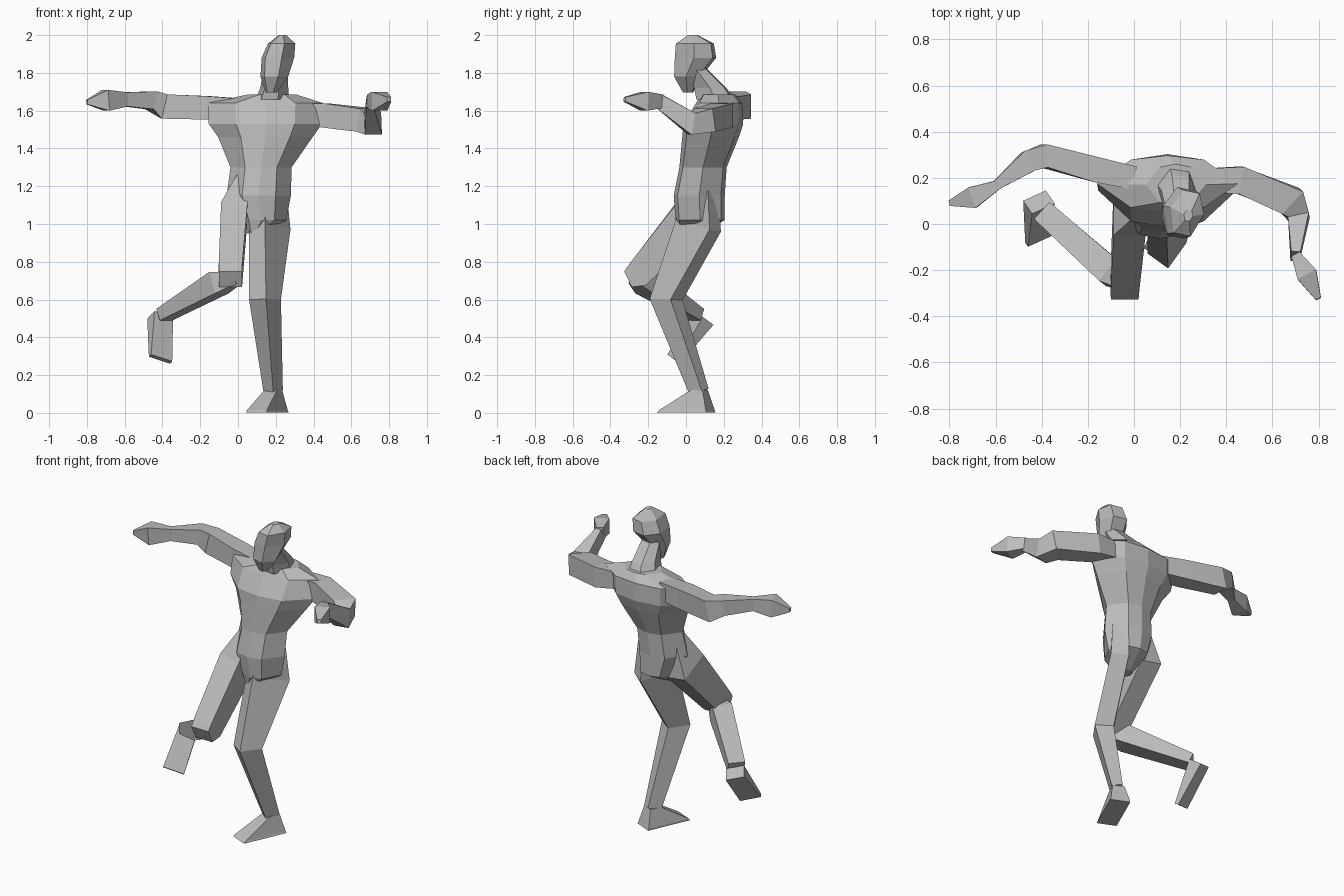
import bpy
import bmesh
from math import cos, sin, radians
from mathutils import Vector

default = bpy.data.objects.get("Cube")
if default:
    bpy.data.objects.remove(default)

# One matte grey for the whole figure
grey = bpy.data.materials.new("plain grey")
grey.use_nodes = True
colour = (0.5, 0.5, 0.5, 1.0)
grey.diffuse_color = colour
grey.node_tree.nodes["Principled BSDF"].inputs["Base Color"].default_value = colour


def loft(name, rings):
    """Skin a row of matching rings with flat faces and close both ends."""
    bm = bmesh.new()
    rows = [[bm.verts.new(point) for point in ring] for ring in rings]
    count = len(rows[0])
    for lower, upper in zip(rows, rows[1:]):
        for i in range(count):
            j = (i + 1) % count
            bm.faces.new((lower[i], lower[j], upper[j], upper[i]))
    bm.faces.new(rows[0])
    bm.faces.new(rows[-1])
    bmesh.ops.recalc_face_normals(bm, faces=bm.faces)
    mesh = bpy.data.meshes.new(name)
    bm.to_mesh(mesh)
    bm.free()
    mesh.materials.append(grey)
    part = bpy.data.objects.new(name, mesh)
    bpy.context.collection.objects.link(part)
    return part


def stack(name, outline, levels, yaw=0):
    """Stack level rings; each level is x, y, z, half width, half depth."""
    c, s = cos(radians(yaw)), sin(radians(yaw))
    rings = []
    for x, y, z, width, depth in levels:
        scaled = [(u * width, v * depth) for u, v in outline]
        rings.append([Vector((x + u * c - v * s, y + u * s + v * c, z))
                      for u, v in scaled])
    return loft(name, rings)


def limb(name, hint, stations):
    """Box-section limb; each station is x, y, z, half size along hint, half size across."""
    centres = [Vector(station[:3]) for station in stations]
    last = len(centres) - 1
    rings = []
    for i, centre in enumerate(centres):
        tangent = Vector()
        if i > 0:
            tangent += (centre - centres[i - 1]).normalized()
        if i < last:
            tangent += (centres[i + 1] - centre).normalized()
        tangent.normalize()
        side = Vector(hint)
        side = (side - tangent * side.dot(tangent)).normalized()
        across = tangent.cross(side)
        a, b = stations[i][3:]
        rings.append([centre + side * a * u + across * b * v for u, v in square])
    return loft(name, rings)


UP = (0, 0, 1)
SIDEWAYS = (1, 0, 0)
square = [(1, 1), (-1, 1), (-1, -1), (1, -1)]
octagon = [(1, 0), (.52, .85), (0, 1), (-.52, .85),
           (-1, 0), (-.52, -.85), (0, -1), (.52, -.85)]
hexagon = [(1, .15), (.5, 1), (-.5, 1), (-1, .15), (-.5, -.9), (.5, -.9)]

# Torso, from crotch to the base of the neck
stack("torso", octagon, [
    (.09, .02, .95, .04, .05),
    (.125, .075, 1.02, .13, .13),
    (.11, .07, 1.15, .17, .135),
    (.122, .09, 1.3, .162, .125),
    (.145, .13, 1.46, .25, .15),
    (.145, .145, 1.53, .3, .158),
    (.145, .175, 1.64, .305, .122),
    (.18, .17, 1.685, .13, .09),
])

# Neck and head, turned slightly to the right
stack("neck", hexagon, [
    (.18, .15, 1.66, .09, .1),
    (.19, .125, 1.72, .075, .085),
    (.2, .055, 1.82, .065, .055),
], yaw=-8)
stack("head", hexagon, [
    (.175, .01, 1.695, .03, .025),
    (.19, .005, 1.78, .075, .068),
    (.208, .045, 1.88, .088, .108),
    (.228, .042, 1.955, .074, .1),
    (.235, .035, 2, .02, .025),
], yaw=-12)

# Right arm stretched out, hand tapering to a point
limb("right_arm", UP, [
    (0, .2, 1.61, .055, .05),
    (-.16, .235, 1.615, .062, .055),
    (-.39, .295, 1.622, .066, .05),
    (-.46, .27, 1.655, .048, .048),
    (-.6, .165, 1.66, .037, .02),
])
limb("right_hand", UP, [
    (-.59, .17, 1.66, .037, .02),
    (-.7, .115, 1.655, .055, .047),
    (-.8, .09, 1.645, .012, .012),
])

# Left arm bent forward at the elbow
limb("left_arm", UP, [
    (.3, .19, 1.59, .05, .05),
    (.46, .19, 1.575, .064, .06),
    (.68, .1, 1.55, .062, .066),
    (.715, .03, 1.53, .058, .046),
    (.7, -.14, 1.65, .037, .02),
])
limb("left_hand", UP, [
    (.7, -.13, 1.65, .035, .02),
    (.75, -.22, 1.65, .05, .045),
    (.8, -.325, 1.66, .012, .012),
])

# Right leg lifted, shin swung out and back
limb("right_thigh", SIDEWAYS, [
    (.03, .07, 1.24, .04, .05),
    (-.02, .04, 1.06, .07, .105),
    (-.04, -.255, .733, .062, .072),
    (-.04, -.307, .708, .06, .046),
])
limb("right_shin", UP, [
    (0, -.275, .715, .03, .03),
    (-.1, -.21, .69, .06, .06),
    (-.39, .05, .52, .033, .05),
])
limb("right_foot", (1, .4, -.4), [
    (-.412, .095, .503, .056, .04),
    (-.41, -.065, .285, .064, .012),
])

# Left leg standing with a bent knee, turned inwards
limb("left_leg", (.58, .81, 0), [
    (.17, .08, 1.18, .08, .05),
    (.168, .065, .99, .115, .052),
    (.143, -.105, .6, .068, .055),
    (.187, .07, .11, .042, .032),
])
stack("left_foot", square, [
    (.155, 0, .003, .06, .143),
    (.155, .005, .015, .058, .135),
    (.187, .07, .12, .036, .035),
], yaw=-24)
